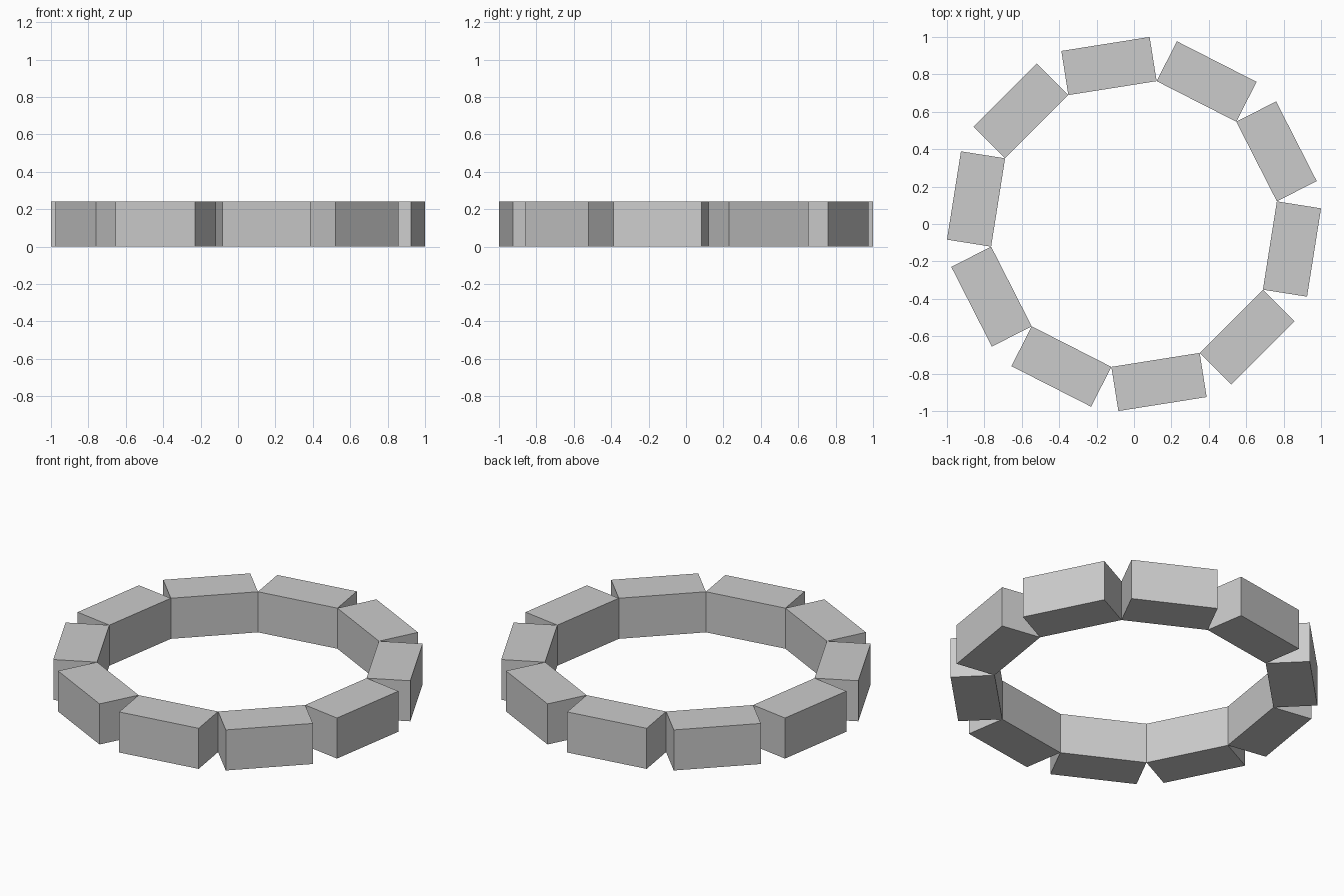
import bpy, math
from mathutils import Matrix

if "Cube" in bpy.data.objects:
    bpy.data.objects.remove(bpy.data.objects["Cube"])

COUNT = 10            # blocks round the ring
HALF = 0.239          # half the block length
DEPTH = 0.239         # radial thickness
HEIGHT = 0.242
INNER = HALF / math.tan(math.pi / COUNT)   # inner corners of neighbours touch


def block(index):
    """One square-edged block, turned to its place in the ring."""
    bpy.ops.mesh.primitive_cube_add(size=1)
    ob = bpy.context.object
    ob.name = f"ring_block_{index + 1:02d}"
    turn = Matrix.Rotation(math.radians(-9 + index * 360 / COUNT), 4, 'Z')
    place = Matrix.Translation((INNER + DEPTH / 2, 0, HEIGHT / 2))
    size = Matrix.Diagonal((DEPTH, HALF * 2, HEIGHT, 1))
    ob.data.transform(turn @ place @ size)


# Ring of blocks
for i in range(COUNT):
    block(i)
